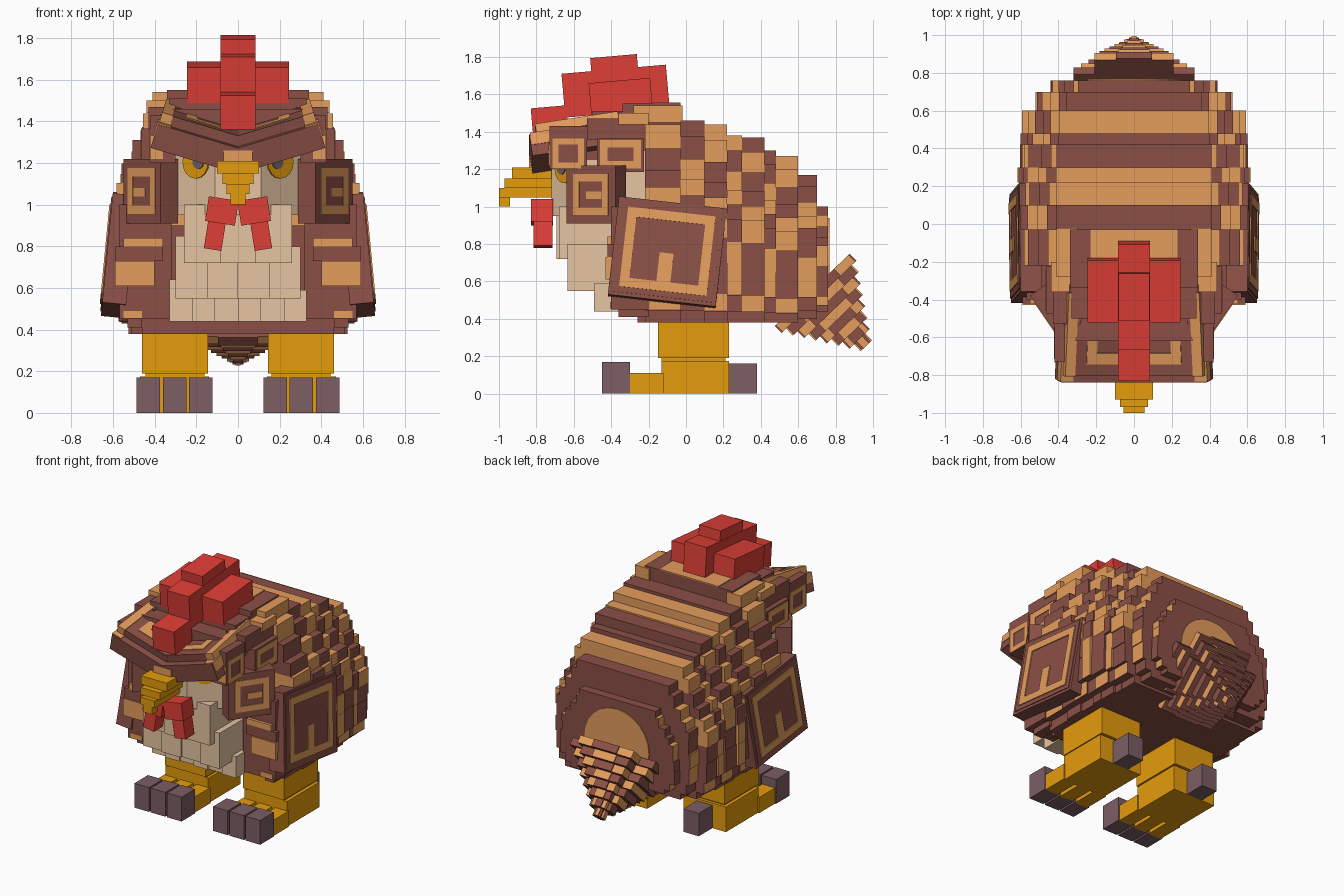
import bpy, bmesh, random
from math import radians
from mathutils import Matrix, Vector

random.seed(4)
if "Cube" in bpy.data.objects:
    bpy.data.objects.remove(bpy.data.objects["Cube"])

# Flat colours, given as sRGB bytes and stored linear
PALETTE = {
    "brown": (139, 80, 70), "tan": (228, 157, 92), "cream": (230, 197, 162), "red": (222, 62, 54),
    "yellow": (229, 156, 12), "claw_grey": (124, 94, 100), "pupil_grey": (112, 96, 106),
}
BROWN, TAN, CREAM, RED, YELLOW, CLAW, PUPIL = range(len(PALETTE))
materials = []
for mat_name, rgb in PALETTE.items():
    m = bpy.data.materials.new(mat_name)
    m.use_nodes = True
    col = [((c / 255 + 0.055) / 1.055) ** 2.4 for c in rgb] + [1]
    m.diffuse_color = col
    m.node_tree.nodes["Principled BSDF"].inputs["Base Color"].default_value = col
    materials.append(m)


def finish(bm, name, mirror=False):
    mesh = bpy.data.meshes.new(name)
    bm.to_mesh(mesh)
    bm.free()
    for m in materials:
        mesh.materials.append(m)
    ob = bpy.data.objects.new(name, mesh)
    bpy.context.collection.objects.link(ob)
    if mirror:
        ob.modifiers.new("Mirror", 'MIRROR').use_mirror_merge = False


def box(bm, x, y, z, mat, frame=Matrix(), end_mat=None):
    """Box from x, y, z ranges; end_mat colours the faces turned to -y and +y."""
    mid = Vector([sum(r) / 2 for r in (x, y, z)])
    size = [r[1] - r[0] for r in (x, y, z)]
    made = bmesh.ops.create_cube(bm, size=1)["verts"]
    faces = {f for v in made for f in v.link_faces}
    for f in faces:
        f.normal_update()
        f.material_index = end_mat if end_mat is not None and abs(f.normal.y) > 0.5 else mat
    bmesh.ops.transform(bm, verts=made,
                        matrix=frame @ Matrix.Translation(mid) @ Matrix.Diagonal((*size, 1)))


def frame_at(loc, rx=0, ry=0, rz=0):
    return (Matrix.Translation(loc) @ Matrix.Rotation(radians(rz), 4, 'Z')
            @ Matrix.Rotation(radians(ry), 4, 'Y') @ Matrix.Rotation(radians(rx), 4, 'X'))


def ring(bm, frame, x, hw, hh, t):
    """Thin tan square ring on the plane at local x."""
    xs = (x - 0.004, x + 0.004)
    for s in (-1, 1):
        a, b = sorted((s * hh, s * (hh - t)))
        box(bm, xs, (-hw, hw), (a, b), TAN, frame)
        a, b = sorted((s * hw, s * (hw - t)))
        box(bm, xs, (a, b), (t - hh, hh - t), TAN, frame)


# Body: slabs along y (start, end, bottom, top, width, top colour), each a stack
# of stepped rows with a patchwork of colours; the rear end stays brown
ROWS = [(0, .06, .52), (.06, .15, .57), (.15, .3, .6), (.3, .43, .6), (.43, .55, .6), (.55, .63, .585),
        (.63, .71, .55), (.71, .81, .5), (.81, .92, .45), (.92, 1, .36)]
SLABS = [(-.22, -.03, .38, 1.53, 1, BROWN), (-.03, .10, .38, 1.46, 1.01, BROWN),
         (.10, .22, .38, 1.44, 1, TAN), (.22, .30, .38, 1.38, 1.01, TAN),
         (.30, .42, .38, 1.37, 1, BROWN), (.42, .48, .38, 1.30, .98, BROWN),
         (.48, .60, .38, 1.27, .97, TAN), (.60, .70, .40, 1.17, .87, BROWN),
         (.70, .76, .44, 1.0, .72, BROWN)]
bm = bmesh.new()
for i, (y0, y1, bottom, top, scale, top_mat) in enumerate(SLABS):
    for j, (a, b, w) in enumerate(ROWS):
        height = top - bottom
        half = w * scale + random.uniform(-.012, .012)
        mat = TAN if (i + j // 2) % 2 == 0 else BROWN
        if j == 0:
            mat = BROWN
        if j == len(ROWS) - 1:
            mat = top_mat
            half = .41 * scale if i else .36
        box(bm, (-half, half), (y0, y1), (bottom + a * height, bottom + b * height), mat,
            end_mat=BROWN if i > 6 or j < 2 else None)
        # brown soles under the overhanging low rows
        if 0 < j < 3:
            z = bottom + a * height
            box(bm, (-half, half), (y0, y1), (z - .004, z), BROWN)
finish(bm, "body")

# Brown chest behind the belly and the cream neck
bm = bmesh.new()
box(bm, (-.46, .46), (-.26, -.1), (.38, .9), BROWN)
box(bm, (-.36, .36), (-.34, -.2), (.95, 1.3), CREAM)
finish(bm, "lower_chest")

# Shoulders beside the belly, with raised tan feathers
bm = bmesh.new()
box(bm, (.32, .57), (-.40, -.2), (.45, 1.0), BROWN)
box(bm, (.46, .53), (-.36, -.2), (.41, .45), BROWN)
box(bm, (.46, .55), (-.405, -.2), (.455, .49), TAN)
box(bm, (.36, .59), (-.42, -.25), (.73, .80), BROWN)
box(bm, (.40, .59), (-.43, -.25), (.61, .73), TAN)
box(bm, (.36, .55), (-.42, -.25), (.80, .84), TAN)
finish(bm, "shoulder", True)

# Wings with a square emblem
bm = bmesh.new()
wing = frame_at((.575, -.1, .755), rx=-6.5, ry=-5.5)
box(bm, (-.06, .055), (-.29, .29), (-.265, .265), BROWN, wing)
box(bm, (.055, .06), (-.27, .27), (-.245, .25), BROWN, wing)
ring(bm, wing, .062, .235, .215, .05)
box(bm, (.058, .066), (-.04, .035), (-.165, -.01), TAN, wing)
finish(bm, "wing", True)

# Cheek guards turned outward, with ring markings
bm = bmesh.new()
cheek = frame_at((.42, -.48, 1.065), rz=-34.5)
box(bm, (-.05, .05), (-.158, .158), (-.155, .155), BROWN, cheek)
ring(bm, cheek, .05, .115, .11, .04)
box(bm, (.046, .054), (-.03, .07), (-.025, .015), TAN, cheek)
finish(bm, "cheek_guard", True)

# Side feathers of the head: block half sizes, ring height and ring half sizes
bm = bmesh.new()
for x, y, z, hw, hh, ring_z, ring_w, ring_h, t in (
        (.42, -.63, 1.315, .1, .115, 1.285, .085, .08, .032),
        (.465, -.35, 1.275, .125, .09, 1.28, .11, .075, .04)):
    box(bm, (.3, x), (y - hw, y + hw), (z - hh, z + hh), BROWN)
    ring(bm, frame_at((0, y, ring_z)), x, ring_w, ring_h, t)
box(bm, (.36, .42), (-.734, -.726), (1.22, 1.33), TAN)
box(bm, (.28, .43), (-.53, -.2), (1.36, 1.47), BROWN)
box(bm, (.3, .44), (-.36, -.2), (1.44, 1.5), TAN)
box(bm, (.3, .41), (-.28, -.02), (1.45, 1.54), TAN)
finish(bm, "head_side_feather", True)

# Head crown with tan feathers behind the comb
bm = bmesh.new()
box(bm, (-.33, .33), (-.62, -.2), (1.25, 1.46), BROWN)
box(bm, (-.33, .33), (-.5, -.2), (1.46, 1.51), BROWN)
box(bm, (-.34, .34), (-.34, -.03), (1.48, 1.55), BROWN)
box(bm, (-.23, .23), (-.2, -.03), (1.5, 1.556), TAN)
finish(bm, "head_crown")

# Sloping brow plates that meet in a V, with a set-back upper layer
bm = bmesh.new()
brow = frame_at((.19, -.57, 1.325), rx=9, ry=-16.5)
box(bm, (-.2, .205), (-.265, .265), (-.075, .045), BROWN, brow)
box(bm, (-.2, .195), (-.22, .265), (.045, .095), BROWN, brow)
for x, y in (((.145, .2), (-.225, .22)), ((.03, .085), (-.16, .22)), ((-.11, .03), (-.16, -.1))):
    box(bm, x, y, (.05, .1), TAN, brow)
box(bm, (.14, .21), (-.26, -.13), (-.015, .052), TAN, brow)
finish(bm, "brow", True)

# Face: a block with angled cheeks, extruded upward
bm = bmesh.new()
outline = [(.11, -.72), (.33, -.54), (.33, -.25)]
outline += [(-x, y) for x, y in reversed(outline)]
face = bm.faces.new([bm.verts.new((x, y, .95)) for x, y in outline])
up = bmesh.ops.extrude_face_region(bm, geom=[face])["geom"]
bmesh.ops.translate(bm, vec=(0, 0, .35), verts=[v for v in up if isinstance(v, bmesh.types.BMVert)])
bmesh.ops.recalc_face_normals(bm, faces=bm.faces)
for f in bm.faces:
    f.material_index = CREAM
finish(bm, "face")

# Eyes as round plates on the angled cheeks
bm = bmesh.new()
for radius, along, lift, mat in ((.08, 0, .004, YELLOW), (.034, -.02, .009, PUPIL)):
    made = bmesh.ops.create_cone(bm, segments=16, radius1=radius, radius2=radius, depth=.008,
                                 cap_ends=True)["verts"]
    for f in {f for v in made for f in v.link_faces}:
        f.material_index = mat
    eye = frame_at((.20, -.6464, 1.205), rz=39.3) @ Matrix.Translation((along, -lift, 0))
    bmesh.ops.transform(bm, verts=made, matrix=eye @ Matrix.Rotation(radians(90), 4, 'X'))
finish(bm, "eye", True)

# Belly tiers of overlapping cream feathers
bm = bmesh.new()
for half, front, z0, z1, count in ((.26, -.68, .72, 1.0, 3), (.30, -.62, .55, .85, 4), (.33, -.48, .44, .64, 6)):
    step = 2 * half / count
    for k in range(count):
        x = -half + k * step
        drop = .025 * (k % 2)
        box(bm, (x, x + step), (front - drop / 2, -.24), (z0, z1 - drop * 2), CREAM)
finish(bm, "belly")

# Stepped beak
bm = bmesh.new()
for half, y, z0, z1 in ((.1, -.93, 1.15, 1.21), (.075, -.97, 1.10, 1.15), (.055, -1.0, 1.05, 1.10)):
    box(bm, (-half, half), (y, -.7), (z0, z1), YELLOW)
box(bm, (-.035, .035), (-1.0, -.94), (1.0, 1.05), YELLOW)
finish(bm, "beak")
bm = bmesh.new()
box(bm, (-.07, .07), (-.84, -.7), (1.21, 1.26), TAN)
finish(bm, "beak_bridge")

# Wattles
bm = bmesh.new()
wattle = frame_at((.08, -.77, .97), ry=-9)
box(bm, (-.075, .07), (-.06, .06), (-.06, .06), RED, wattle)
box(bm, (-.03, .055), (-.045, .055), (-.19, -.06), RED, wattle)
finish(bm, "wattle", True)

# Comb
bm = bmesh.new()
comb = frame_at((0, -.375, 1.6), rx=5)
box(bm, (-.085, .085), (-.28, .28), (-.1, .135), RED, comb)
box(bm, (-.083, .083), (-.12, .13), (.1, .205), RED, comb)
box(bm, (-.245, .245), (-.14, .19), (-.1, .072), RED, comb)
box(bm, (-.085, .085), (-.46, -.27), (-.2, -.035), RED, comb)
finish(bm, "comb")

# Legs, feet and claws
bm = bmesh.new()
box(bm, (.145, .46), (-.15, .23), (.19, .42), YELLOW)
box(bm, (.16, .445), (-.13, .21), (.17, .2), YELLOW)
box(bm, (.14, .47), (-.13, .23), (0, .175), YELLOW)
for x in (.125, .25, .375):
    box(bm, (x + .005, x + .105), (-.31, -.12), (0, .11), YELLOW)
finish(bm, "leg", True)
bm = bmesh.new()
for x in (.122, .248, .374):
    box(bm, (x, x + .113), (-.45, -.30), (0, .17), CLAW)
box(bm, (.245, .365), (.23, .38), (0, .16), CLAW)
finish(bm, "claw", True)

# Tan disc around the tail root
bm = bmesh.new()
bmesh.ops.create_cone(bm, segments=24, radius1=.25, radius2=.25, depth=.008, cap_ends=True,
                      matrix=frame_at((0, .763, .69), rx=90))
for f in bm.faces:
    f.material_index = TAN
finish(bm, "tail_disc")

# Tail: shrinking cross-shaped layers pointing back and down
bm = bmesh.new()
LAYERS = 8
tail = frame_at((0, .675, .555), rx=-46)
for k in range(LAYERS):
    t = 1 - k / LAYERS
    y = (k * .052, (k + 1) * .052)
    w, h = .32 * t, .27 * t
    a, b = (TAN, BROWN) if k % 2 else (BROWN, TAN)
    box(bm, (-w, w), y, (-h * .6, h * .6), a, tail, end_mat=BROWN)
    box(bm, (-w * .65, w * .65), y, (-h, h), b, tail, end_mat=BROWN)
    box(bm, (-w * .3, w * .3), y, (-h - .008, h + .008), a, tail, end_mat=BROWN)
finish(bm, "tail")
